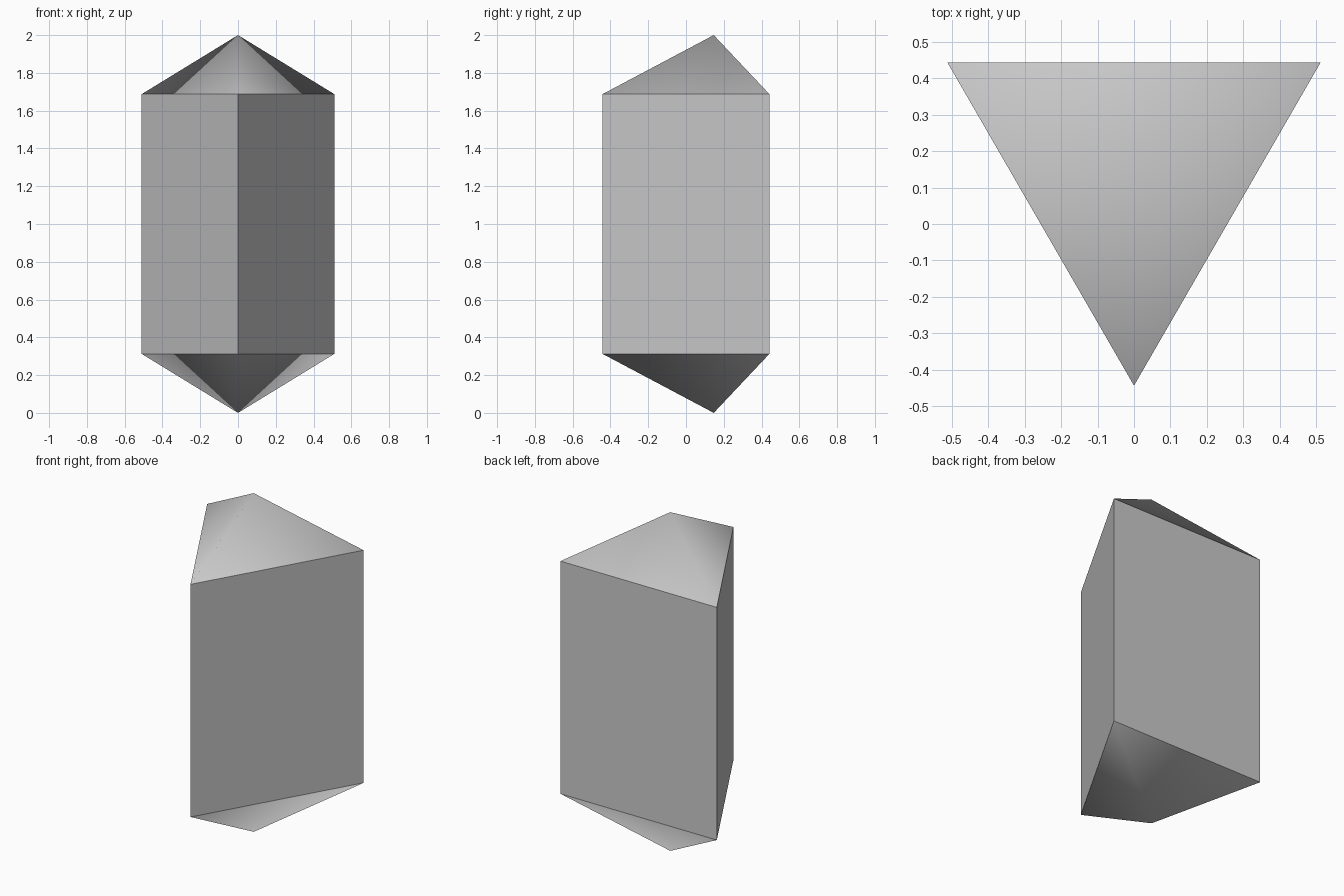
import bpy
import bmesh
from math import cos, sin, radians

cube = bpy.data.objects.get("Cube")
if cube:
    bpy.data.objects.remove(cube, do_unlink=True)

RADIUS, CENTRE_Y, HEIGHT, CAP = 0.59, 0.147, 2.0, 0.313

# Plain grey material
grey = bpy.data.materials.new("plain grey")
grey.use_nodes = True
colour = (0.6, 0.6, 0.6, 1.0)
grey.diffuse_color = colour
grey.node_tree.nodes["Principled BSDF"].inputs["Base Color"].default_value = colour

bm = bmesh.new()


def ring(z):
    """Triangle of vertices with one corner pointing to the front."""
    return [bm.verts.new((RADIUS * cos(radians(a)), CENTRE_Y + RADIUS * sin(radians(a)), z))
            for a in (-90, 30, 150)]


low, high = ring(CAP), ring(HEIGHT - CAP)
bottom_tip = bm.verts.new((0, CENTRE_Y, 0))
top_tip = bm.verts.new((0, CENTRE_Y, HEIGHT))

# Flat sides, with smooth pointed caps above and below
for i in range(3):
    j = (i + 1) % 3
    bm.faces.new((low[i], low[j], high[j], high[i]))
    bm.faces.new((high[i], high[j], top_tip)).smooth = True
    bm.faces.new((low[j], low[i], bottom_tip)).smooth = True

# Only the edges that run up to the tips are soft
for edge in bm.edges:
    edge.smooth = top_tip in edge.verts or bottom_tip in edge.verts

mesh = bpy.data.meshes.new("pointed_prism")
bm.to_mesh(mesh)
bm.free()
mesh.materials.append(grey)
prism = bpy.data.objects.new("pointed_prism", mesh)
bpy.context.collection.objects.link(prism)
